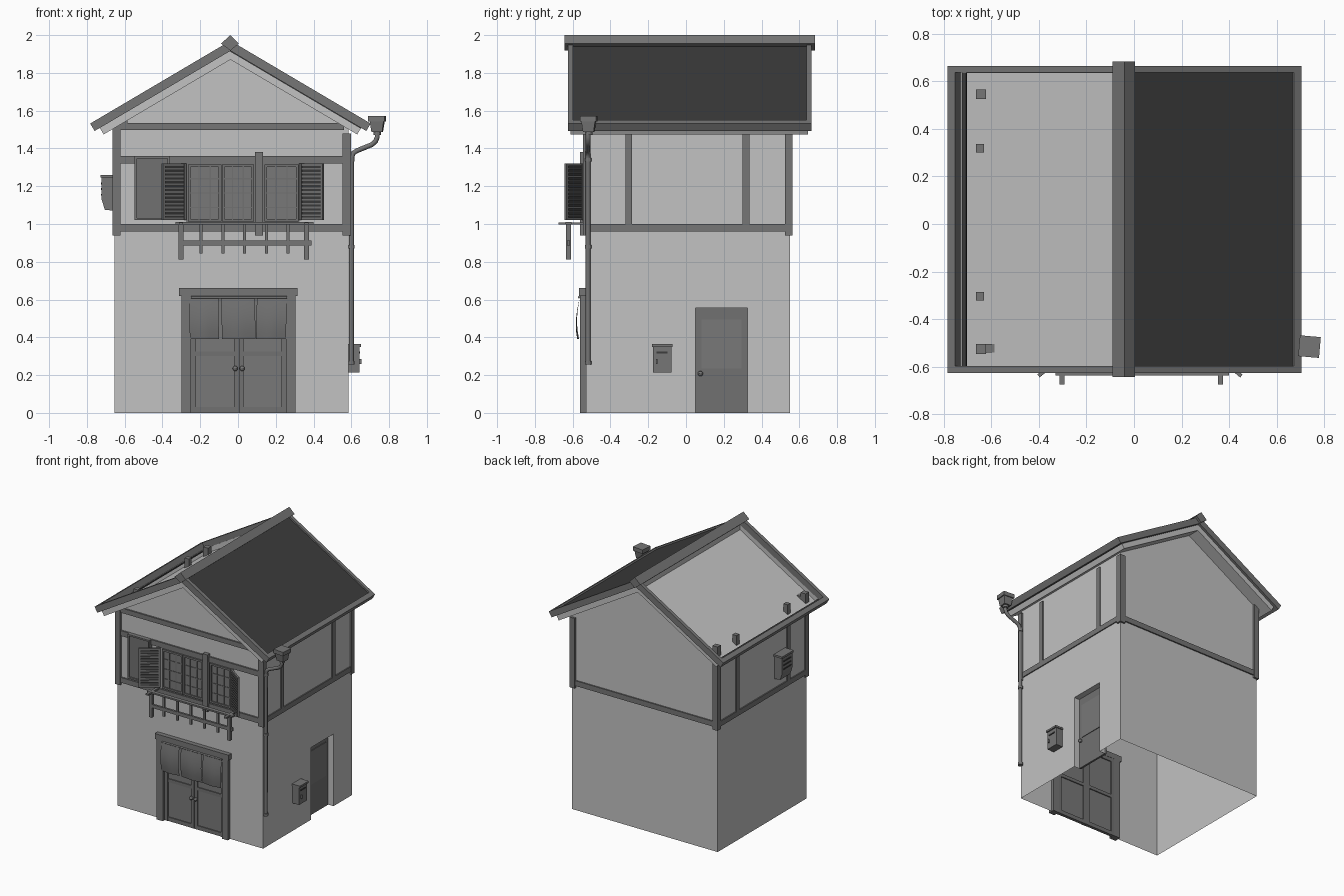
import bpy, bmesh, math
from mathutils import Vector, Matrix

if "Cube" in bpy.data.objects:
    bpy.data.objects.remove(bpy.data.objects["Cube"])

def mat(name, v):
    m = bpy.data.materials.new(name)
    m.diffuse_color = (v, v, v, 1)
    m.use_nodes = True
    m.node_tree.nodes["Principled BSDF"].inputs["Base Color"].default_value = m.diffuse_color
    return m

PLASTER = mat("pale_plaster", 0.54)
TIMBER = mat("grey_timber", 0.18)
DARK = mat("dark_roof", 0.045)
WOOD = mat("door_wood", 0.165)
PANE = mat("grey_pane", 0.19)

def mesh_obj(name, verts, faces, m):
    me = bpy.data.meshes.new(name)
    me.from_pydata(verts, [], faces)
    me.materials.append(m)
    ob = bpy.data.objects.new(name, me)
    bpy.context.collection.objects.link(ob)
    return ob

def fix(ob):
    bm = bmesh.new(); bm.from_mesh(ob.data)
    bmesh.ops.recalc_face_normals(bm, faces=bm.faces)
    bm.to_mesh(ob.data); bm.free()
    return ob

def box(name, x0, x1, y0, y1, z0, z1, m=TIMBER):
    v = [(x, y, z) for x in (x0, x1) for y in (y0, y1) for z in (z0, z1)]
    f = [(0, 1, 3, 2), (4, 6, 7, 5), (0, 4, 5, 1), (2, 3, 7, 6), (0, 2, 6, 4), (1, 5, 7, 3)]
    return fix(mesh_obj(name, v, f, m))

def prism(name, prof, y0, y1, m):
    # profile in x/z pulled along y
    n = len(prof)
    v = [(x, y, z) for y in (y0, y1) for x, z in prof]
    f = [tuple(range(n)), tuple(range(n, 2 * n))]
    f += [(i, (i + 1) % n, n + (i + 1) % n, n + i) for i in range(n)]
    return fix(mesh_obj(name, v, f, m))

def ball(name, loc, r, m=TIMBER):
    bpy.ops.mesh.primitive_uv_sphere_add(segments=10, ring_count=6, radius=r, location=loc)
    ob = bpy.context.object
    ob.name = name
    ob.data.materials.append(m)
    bpy.ops.object.shade_smooth_by_angle()

def cyl(name, loc, r, h, r2=None, sides=12, m=TIMBER, rot=0):
    bpy.ops.mesh.primitive_cone_add(vertices=sides, radius1=r, radius2=r if r2 is None else r2,
                                    depth=h, location=loc, rotation=(0, 0, rot))
    ob = bpy.context.object
    ob.name = name
    ob.data.materials.append(m)
    return ob

# walls: open shell with two doorways
CX, T, M = -0.04, 1.97, 0.59
X0, X1, Y0, Y1 = -0.655, 0.585, -0.53, 0.55
def under(x): return 1.873 - M * abs(x - CX)
front = [(X0, 0), (-.25, 0), (-.25, .62), (.26, .62), (.26, 0), (X1, 0),
         (X1, under(X1)), (CX, under(CX)), (X0, under(X0))]
mesh_obj("front_wall", [(x, Y0, z) for x, z in front], [tuple(range(9))], PLASTER)
back = [(X1, 0), (X0, 0), (X0, under(X0)), (CX, under(CX)), (X1, under(X1))]
mesh_obj("back_wall", [(x, Y1, z) for x, z in back], [tuple(range(5))], PLASTER)
mesh_obj("left_wall", [(X0, Y1, 0), (X0, Y0, 0), (X0, Y0, under(X0)), (X0, Y1, under(X0))],
         [(0, 1, 2, 3)], PLASTER)
DY0, DY1, DZ = 0.05, 0.325, 0.555
side = [(Y0, 0), (DY0, 0), (DY0, DZ), (DY1, DZ), (DY1, 0), (Y1, 0), (Y1, under(X1)), (Y0, under(X1))]
mesh_obj("right_wall", [(X1, y, z) for y, z in side], [tuple(range(8))], PLASTER)
ring = [(DY0, 0), (DY0, DZ), (DY1, DZ), (DY1, 0)]
mesh_obj("side_door_reveal", [(x, y, z) for x in (X1, X1 - .045) for y, z in ring],
         [(i, i + 1, i + 5, i + 4) for i in range(3)], PLASTER)

# roof parts laid along each slope: u down the slope, h above it
A = math.atan(M)
def slab(name, s, y0, y1, h0, h1, u0, u1, m):
    def p(u, h):
        if u is None: u = -h * math.tan(A)
        return (CX + s * (u * math.cos(A) + h * math.sin(A)), T - u * math.sin(A) + h * math.cos(A))
    return prism(name, [p(u0, h0), p(u1, h0), p(u1, h1), p(u0, h1)], y0, y1, m)

for s, tag in ((-1, "left"), (1, "right")):
    slab("front_barge_" + tag, s, -.626, -.597, 0, -.046, None, .862, TIMBER)
    slab("back_barge_" + tag, s, .637, .664, 0, -.046, None, .862, TIMBER)
    slab("eave_board_" + tag, s, -.6, .64, 0, -.046, .826, .862, TIMBER)
slab("roof_covering_right", 1, -.598, .638, -.012, -.05, None, .83, DARK)
slab("soffit_right", 1, -.612, .645, -.048, -.086, None, .83, PLASTER)
slab("soffit_left", -1, -.612, .645, -.08, -.086, None, .83, PLASTER)
slab("soffit_rim_front", -1, -.612, -.6, -.045, -.086, None, .83, PLASTER)
slab("soffit_rim_back", -1, .635, .645, -.045, -.086, None, .83, PLASTER)
slab("soffit_rim_eave", -1, -.6, .635, -.045, -.086, .818, .83, PLASTER)
slab("eave_strip_left", -1, -.598, .638, -.048, -.056, .80, .83, DARK)
prism("ridge_cap", [(CX - .05, 1.955), (CX, 1.918), (CX + .044, 1.955), (CX, 2.0)], -.642, .682, TIMBER)

# timber frame
for x0, x1, side_tag in ((-.664, -.622, "left"), (.553, .598, "right")):
    top = 1.585 if side_tag == "left" else 1.48
    box("front_post_" + side_tag, x0, x1, -.546, -.505, .94, top)
    box("back_post_" + side_tag, x0, x1, .525, .565, .94, top)
    xa, xb = (x0, x0 + .035) if side_tag == "left" else (x1 - .035, x1 - .005)
    for y in (-.303, .318):
        box("side_post_" + side_tag, xa, xb, y - .018, y + .018, .98, top)
    box("side_beam_" + side_tag, xa, xb, -.53, .55, .96, 1.0)
box("left_tie_end", -.622, -.585, -.54, -.505, 1.5, 1.555)
for z0, z1 in ((.96, 1.0), (1.32, 1.36), (1.498, 1.535)):
    box("front_beam", -.63, .56, -.542, -.525, z0, z1)
box("back_beam", -.63, .56, .54, .56, .96, 1.0)
box("window_post", .09, .132, -.56, -.525, .94, 1.38)

# front windows with glazing bars
def sash(x0, x1, z0, z1):
    box("window_pane", x0, x1, -.539, -.531, z0, z1, PANE)
    for a, b in ((x0, x0 + .014), (x1 - .014, x1)):
        box("sash_stile", a, b, -.548, -.53, z0, z1, WOOD)
    for a, b in ((z0, z0 + .014), (z1 - .014, z1)):
        box("sash_rail", x0, x1, -.547, -.53, a, b, WOOD)
    for i in (1, 2):
        x = x0 + (x1 - x0) * i / 3
        box("glazing_bar", x - .003, x + .003, -.544, -.531, z0, z1, WOOD)
    for i in (1, 2, 3):
        z = z0 + (z1 - z0) * i / 4
        box("glazing_bar", x0, x1, -.543, -.531, z - .003, z + .003, WOOD)
box("window_backing_wide", -.275, .09, -.536, -.528, 1.0, 1.32)
box("window_backing_narrow", .132, .325, -.536, -.528, 1.0, 1.32)
for a, b in ((-.265, -.088), (-.086, .085), (.14, .32)):
    sash(a, b, 1.012, 1.315)

# shutter box on the left
box("shutter_box", -.54, -.37, -.552, -.528, 1.03, 1.35, WOOD)
for a, b, c, d in ((-.548, -.536, 1.02, 1.36), (-.374, -.362, 1.02, 1.36),
                   (-.54, -.37, 1.02, 1.032), (-.54, -.37, 1.348, 1.36)):
    box("shutter_box_edge", a, b, -.562, -.528, c, d)

# louvred shutters standing open at an angle
def shutter(hx, s):
    L, H = .153, .30
    parts = [box("shutter_stile", a, b, -.008, .008, 0, H) for a, b in ((0, .014), (L - .014, L))]
    parts += [box("shutter_rail", .01, L - .01, -.007, .007, a, a + .014) for a in (0, H - .014)]
    parts.append(box("shutter_back", .01, L - .01, -.001, .001, .01, H - .01, DARK))
    for i in range(13):
        z = .022 + i * .0205
        parts.append(box("shutter_slat", .012, L - .012, -.007, .007, z, z + .009))
    ang = math.atan2(-.09, .122 * s)
    for o in parts:
        o.matrix_world = Matrix.Translation((hx, -.547, 1.02)) @ Matrix.Rotation(ang, 4, 'Z')
shutter(-.278, -1)
shutter(.328, 1)

# window rail with hanging pickets
for x in (-.302, .363):
    box("rail_arm", x - .011, x + .011, -.675, -.53, .997, 1.009)
    box("rail_post", x - .013, x + .013, -.634, -.61, .812, 1.0)
box("rail_top", -.33, .40, -.637, -.607, .998, 1.01)
box("rail_bar", -.315, .39, -.63, -.614, .887, .913)
for i in range(5):
    x = -.195 + i * .115
    box("rail_picket", x - .008, x + .008, -.628, -.616, .845, 1.0)

# front doorway, doors and curtain
box("door_jamb_left", -.3, -.248, -.56, -.51, 0, .625)
box("door_jamb_right", .255, .305, -.56, -.51, 0, .625)
box("door_lintel", -.312, .315, -.566, -.51, .618, .66)
for x0, x1 in ((-.248, .003), (.005, .256)):
    box("door_pane", x0, x1, -.528, -.52, 0, .62, PANE)
    for a, b in ((x0, x0 + .025), (x1 - .025, x1)):
        box("door_stile", a, b, -.537, -.511, 0, .62, WOOD)
    for a, b in ((0, .03), (.3, .325), (.59, .62)):
        box("door_rail", x0, x1, -.535, -.512, a, b, WOOD)
for x in (-.015, .022):
    ball("door_knob", (x, -.547, .235), .014)
rod = cyl("curtain_rod", (.005, -.566, .612), .006, .51)
rod.rotation_euler = (0, math.pi / 2, 0)
for x0, x1, k in ((-.258, -.104, .003), (-.09, .088, .006), (.1, .258, -.004)):
    v, f, nx, nz = [], [], 6, 6
    for j in range(nz + 1):
        t = j / nz
        for i in range(nx + 1):
            w = i / nx
            y = -.562 - .018 * math.sin(t * 2.6) + .005 * math.cos(w * 6.28) * t
            v.append((x0 + (x1 - x0) * w + k * t, y, .612 - .222 * t))
    for j in range(nz):
        for i in range(nx):
            a = j * (nx + 1) + i
            f.append((a, a + nx + 1, a + nx + 2, a + 1))
    c = mesh_obj("door_curtain", v, f, WOOD)
    c.data.shade_smooth()

# side door
box("side_door", .525, .54, DY0, DY1, 0, DZ, WOOD)
box("side_door_pane", .538, .545, .082, .293, .235, .495, PANE)
ball("side_door_knob", (.553, .076, .208), .014)

# letter box on the right wall
box("letter_box", .585, .642, -.174, -.078, .215, .35)
box("letter_box_lid", .585, .652, -.179, -.072, .35, .364)
box("letter_box_slot", .642, .646, -.155, -.098, .315, .325, DARK)
box("letter_box_latch", .642, .655, -.16, -.15, .26, .285)

# vent hood on the left wall
prism("vent_hood", [(-.65, 1.26), (-.722, 1.25), (-.722, 1.13), (-.705, 1.075), (-.65, 1.07)], -.262, -.138, TIMBER)
box("vent_lid", -.728, -.65, -.27, -.13, 1.245, 1.26)
for i in range(3):
    z = 1.15 + i * .03
    box("vent_slot", -.726, -.72, -.245, -.155, z, z + .01, DARK)

# rain hopper and downpipe
HX, HY, R = .737, -.515, math.radians(45 - 5)
cyl("hopper_rim", (HX, HY, 1.558), .062, .03, sides=4, rot=R)
cyl("hopper_body", (HX, HY, 1.515), .040, .058, .052, sides=4, rot=R)
cyl("hopper_neck", (HX, HY, 1.48), .02, .02)
cu = bpy.data.curves.new("downpipe", 'CURVE')
cu.dimensions = '3D'
cu.bevel_depth, cu.bevel_resolution = .013, 2
cu.use_fill_caps = True
sp = cu.splines.new('POLY')
pts = [(HX, 1.49), (HX, 1.46), (.728, 1.437), (.708, 1.42), (.63, 1.388), (.61, 1.375), (.602, 1.35), (.6, .255)]
sp.points.add(len(pts) - 1)
for p, (x, z) in zip(sp.points, pts):
    p.co = (x, HY - .003, z, 1)
cu.materials.append(TIMBER)
bpy.context.collection.objects.link(bpy.data.objects.new("downpipe", cu))
for z in (1.34, .88, .265):
    cyl("pipe_collar", (.6, HY - .003, z), .018, .02)
